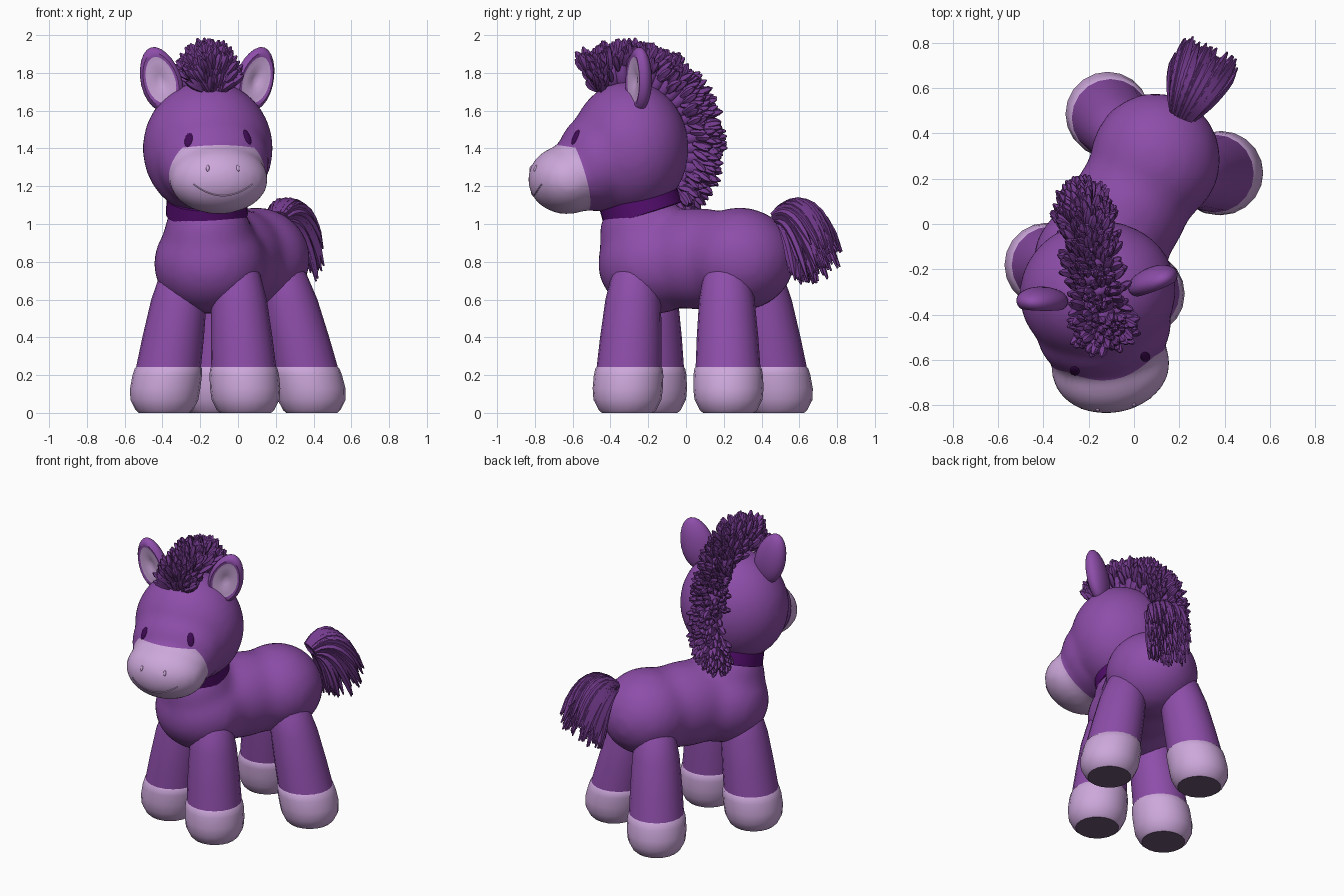
import bpy, bmesh, math, random
from mathutils import Vector, Matrix
from mathutils.bvhtree import BVHTree

if "Cube" in bpy.data.objects:
    bpy.data.objects.remove(bpy.data.objects["Cube"])

random.seed(4)
rad = math.radians


def mat(name, r, g, b):
    m = bpy.data.materials.new(name)
    m.diffuse_color = (r, g, b, 1)
    m.use_nodes = True
    m.node_tree.nodes["Principled BSDF"].inputs["Base Color"].default_value = m.diffuse_color
    return m


PURPLE = mat("purple plush", 0.27, 0.075, 0.40)
LILAC = mat("pale lilac", 0.61, 0.39, 0.71)
MANE = mat("mane purple", 0.18, 0.045, 0.28)
BAND = mat("collar purple", 0.085, 0.004, 0.15)
DARK = mat("dark eye", 0.05, 0.003, 0.09)
SOLE = mat("dusky sole", 0.15, 0.09, 0.175)


def finish(bm, name, mats, angle=40):
    bmesh.ops.recalc_face_normals(bm, faces=bm.faces[:])
    me = bpy.data.meshes.new(name)
    bm.to_mesh(me)
    bm.free()
    for m in mats:
        me.materials.append(m)
    ob = bpy.data.objects.new(name, me)
    bpy.context.collection.objects.link(ob)
    me.shade_smooth()
    bpy.ops.object.select_all(action='DESELECT')
    ob.select_set(True)
    bpy.context.view_layer.objects.active = ob
    bpy.ops.object.shade_smooth_by_angle(angle=rad(angle))
    return ob


def ellipsoid(bm, frame, c, r, rot=Matrix.Identity(4), u=28, v=16):
    m = frame @ Matrix.Translation(c) @ rot @ Matrix.Diagonal((*r, 1))
    return bmesh.ops.create_uvsphere(bm, u_segments=u, v_segments=v, radius=1, matrix=m)['verts']


def loft(bm, rings):
    """Skin a list of (centre, radius, side, up, sides) rings and cap both ends."""
    n, loops = rings[0][4], []
    for c, r, a, b, _ in rings:
        loops.append([bm.verts.new(c + (a * math.cos(2 * math.pi * i / n) + b * math.sin(2 * math.pi * i / n)) * r)
                      for i in range(n)])
    for p, q in zip(loops, loops[1:]):
        for i in range(n):
            bm.faces.new((p[i], p[(i + 1) % n], q[(i + 1) % n], q[i]))
    bm.faces.new(loops[-1])
    return bm.faces.new(loops[0])


def strand(bm, pts, radii, n=5):
    rings = []
    for i, p in enumerate(pts):
        d = (pts[min(i + 1, len(pts) - 1)] - pts[max(i - 1, 0)]).normalized()
        a = d.orthogonal().normalized()
        if rings:  # carry the frame along
            a = (rings[-1][2] - d * rings[-1][2].dot(d)).normalized()
        rings.append((p, radii[i], a, d.cross(a), n))
    loft(bm, rings)


def melt(bm, voxel, steps):
    """Fuse overlapping volumes into one soft skin, returned as bmesh."""
    me = bpy.data.meshes.new("tmp")
    bm.to_mesh(me)
    bm.free()
    ob = bpy.data.objects.new("tmp", me)
    bpy.context.collection.objects.link(ob)
    r = ob.modifiers.new("fuse", 'REMESH')
    r.mode, r.voxel_size = 'VOXEL', voxel
    s = ob.modifiers.new("soften", 'SMOOTH')
    s.factor, s.iterations = 0.5, steps
    dg = bpy.context.evaluated_depsgraph_get()
    out = bmesh.new()
    out.from_mesh(bpy.data.meshes.new_from_object(ob.evaluated_get(dg)))
    bpy.data.objects.remove(ob)
    return out


I4 = Matrix.Identity(4)
X, Y, Z = Vector((1, 0, 0)), Vector((0, 1, 0)), Vector((0, 0, 1))

# body: chest, barrel, rump and neck fused together
bm = bmesh.new()
ellipsoid(bm, I4, (-0.15, -0.175, 0.79), (0.30, 0.295, 0.27))
ellipsoid(bm, I4, (-0.03, 0.06, 0.815), (0.265, 0.40, 0.27), Matrix.Rotation(rad(-28), 4, 'Z'))
ellipsoid(bm, I4, (0.095, 0.285, 0.815), (0.29, 0.295, 0.275))
ellipsoid(bm, I4, (-0.16, -0.225, 0.94), (0.235, 0.235, 0.25))
finish(melt(bm, 0.03, 12), "body", [PURPLE], 80)

# legs with pale hooves and dark soles, leaning in towards the body
LEG = [(0.235, 0.172), (0.4, 0.163), (0.6, 0.147), (0.74, 0.12), (0.82, 0.07)]
HOOF = [(0.0, 0.135), (0.015, 0.152), (0.07, 0.18), (0.13, 0.186), (0.2, 0.184), (0.235, 0.178), (0.25, 0.166)]
for name, foot, top in [("front_left", (0.04, -0.31), (-0.0, -0.275)), ("front_right", (-0.39, -0.18), (-0.30, -0.19)),
                        ("back_left", (0.39, 0.225), (0.255, 0.215)), ("back_right", (-0.12, 0.49), (-0.05, 0.40))]:
    for part, prof, mats in [("leg", LEG, [PURPLE]), ("hoof", HOOF, [LILAC, SOLE])]:
        bm, rings = bmesh.new(), []
        for z, r in prof:
            t = max(0, z - 0.1) / 0.58
            c = Vector((*foot, z)).lerp(Vector((*top, z)), t)
            rings.append((c, r, X, Y, 20))
        loft(bm, rings).material_index = len(mats) - 1
        finish(bm, name + "_" + part, mats, 35)

# head: skull, nose bridge and muzzle, turned slightly; muzzle cut off in pale colour
HEAD = Matrix.Translation((-0.16, -0.30, 1.40)) @ Matrix.Rotation(rad(10), 4, 'Z')
bm = bmesh.new()
ellipsoid(bm, HEAD, (0, 0, 0), (0.348, 0.315, 0.36))
ellipsoid(bm, HEAD, (0, -0.17, -0.07), (0.30, 0.22, 0.265))
ellipsoid(bm, HEAD, (0, -0.335, -0.165), (0.265, 0.207, 0.184))
bm = melt(bm, 0.024, 10)
cuts = [(HEAD @ Vector((0, -0.325, 0.01)), HEAD.to_3x3() @ Vector((0, -0.95, -0.28)).normalized()),
        (HEAD @ Vector((0, -0.33, 0.005)), HEAD.to_3x3() @ Vector((0, -0.2, -0.98)).normalized())]
for co, no in cuts:
    bmesh.ops.bisect_plane(bm, geom=bm.verts[:] + bm.edges[:] + bm.faces[:], plane_co=co, plane_no=no)
for f in bm.faces:
    f.material_index = int(all((f.calc_center_median() - co).dot(no) > 0 for co, no in cuts))
tree = BVHTree.FromBMesh(bm)
finish(bm, "head", [PURPLE, LILAC], 80)


def on_face(x, z):
    hit = tree.ray_cast(Vector((x, -2, z)), Y)
    return hit[0], hit[1]


# eyes and nostrils: thin discs lying on the face
for name, x, z, w, h in [("eye_right", -0.262, 1.445, 0.022, 0.042), ("eye_left", 0.05, 1.46, 0.021, 0.045),
                         ("nostril_right", -0.16, 1.295, 0.009, 0.018), ("nostril_left", 0.0, 1.295, 0.009, 0.018)]:
    p, n = on_face(x, z)
    bm = bmesh.new()
    ellipsoid(bm, Matrix.Translation(p) @ n.to_track_quat('Z', 'Y').to_matrix().to_4x4(),
              (0, 0, 0), (w, h, 0.008), u=12, v=8)
    finish(bm, name, [DARK if "eye" in name else LILAC])

# stitched smile
bm = bmesh.new()
pts = []
for i in range(17):
    t = i / 8 - 1
    p, n = on_face(-0.08 + 0.155 * t, 1.15 + 0.06 * t * t)
    pts.append(p)
strand(bm, pts, [0.004] * 17)
finish(bm, "smile", [LILAC])

# ears: flattened leaf shapes with a hollow pale front
for name, s in [("ear_left", 1), ("ear_right", -1)]:
    bm = bmesh.new()
    vs = ellipsoid(bm, I4, (0, 0, 0), (1, 1, 1), Matrix.Rotation(rad(90), 4, 'X'), 24, 16)
    for f in bm.faces:
        c = f.calc_center_median()
        f.material_index = int(c.y < 0 and math.hypot(c.x, c.z) < 0.72)
    for v in vs:
        x, y, z = v.co
        r = math.hypot(x, z)
        if y < 0 and r < 0.72:
            y += 0.9 * (1 - r / 0.95)
        v.co = (x * 0.108 * (1 - 0.12 * z), y * 0.062, z * 0.178)
    bm.transform(HEAD @ Matrix.Translation((s * 0.252, 0.005, 0.365)) @ Matrix.Rotation(rad(s * 17), 4, 'Y')
                 @ Matrix.Rotation(rad(s * 14), 4, 'Z'))
    finish(bm, name, [PURPLE, LILAC], 50)

# collar: tilted band
bm = bmesh.new()
loft(bm, [(Vector((0, 0, z)), r, X, Y, 36) for z, r in [(-0.048, 0.2), (-0.045, 0.217), (0.04, 0.213), (0.043, 0.2)]])
bm.transform(Matrix.Translation((-0.165, -0.24, 1.095)) @ Matrix.Rotation(rad(18), 4, 'X'))
finish(bm, "collar", [BAND])


# mane: crest over the head, a core covered with small locks
def crest(t):
    a = rad(122 - 170 * t)
    p = Vector((0, 0.30 * math.cos(a), 0.345 * math.sin(a)))
    out = Vector((0, math.cos(a), math.sin(a)))
    h = 0.245 - 0.075 * t if t < 0.8 else 0.185 - 0.45 * (t - 0.8)
    return p, out, Vector((0, math.sin(a), -math.cos(a))), 0.12 - 0.05 * t, h


bm = bmesh.new()
for i in range(1, 22):
    p, out, tan, w, h = crest(i / 21)
    q = out.to_track_quat('Z', 'X').to_matrix().to_4x4()
    k = min(1, 0.3 + i * 0.2)
    ellipsoid(bm, I4, p + out * h * 0.25, (0.05, w * 0.75 * k, h * 0.5 * k), q, 10, 8)
for i in range(560):
    first = i < 90  # extra locks close off the forelock
    p, out, tan, w, h = crest(random.uniform(0, 0.03) if first else random.random())
    f = rad(random.uniform(-85, 85))
    fill = random.random() if first else 1
    base = p + X * w * 0.7 * math.sin(f) * fill ** 0.3 + out * h * (0.08 + 0.52 * math.cos(f)) * fill
    d = (X * 0.5 * math.sin(f) + out * (0.35 + 0.65 * math.cos(f)) + tan * random.uniform(-0.15, 0.4)
         + X * random.uniform(-0.25, 0.25)).normalized()
    n = random.uniform(0.085, 0.115)
    strand(bm, [base, base + d * n * 0.45, base + d * n * 0.8, base + d * n], [0.011, 0.021, 0.017, 0.005])
bm.transform(HEAD)
finish(bm, "mane", [MANE], 60)

# tail: fan of drooping strands
bm = bmesh.new()
along, side = Vector((0.42, 0.907, 0)), Vector((0.907, -0.42, 0))
root = Vector((0.205, 0.47, 0))
for i in range(230):
    v, u = random.random(), random.uniform(-1, 1)
    k = math.sqrt(1 - 0.75 * (2 * v - 1) ** 2)
    e = rad(25 - 130 * v)
    ctrl = [(0.0 + 0.04 * v, 1.06 - 0.07 * v, 0.06), (0.20 - 0.09 * v, 1.25 - 0.33 * v, 0.13),
            (0.20 + 0.15 * math.cos(e) - 0.05 * v, 0.83 + 0.14 * math.sin(e), 0.155)]
    a, b, c = [root + along * d + Z * z + side * u * w * k for d, z, w in ctrl]
    end = random.uniform(0.8, 1.02)
    pts = []
    for j in range(8):
        t = end * j / 7
        pts.append(a * (1 - t) ** 2 + b * 2 * t * (1 - t) + c * t * t)
    strand(bm, pts, [0.010, 0.015, 0.018, 0.020, 0.020, 0.019, 0.016, 0.005])
finish(bm, "tail", [MANE], 60)
